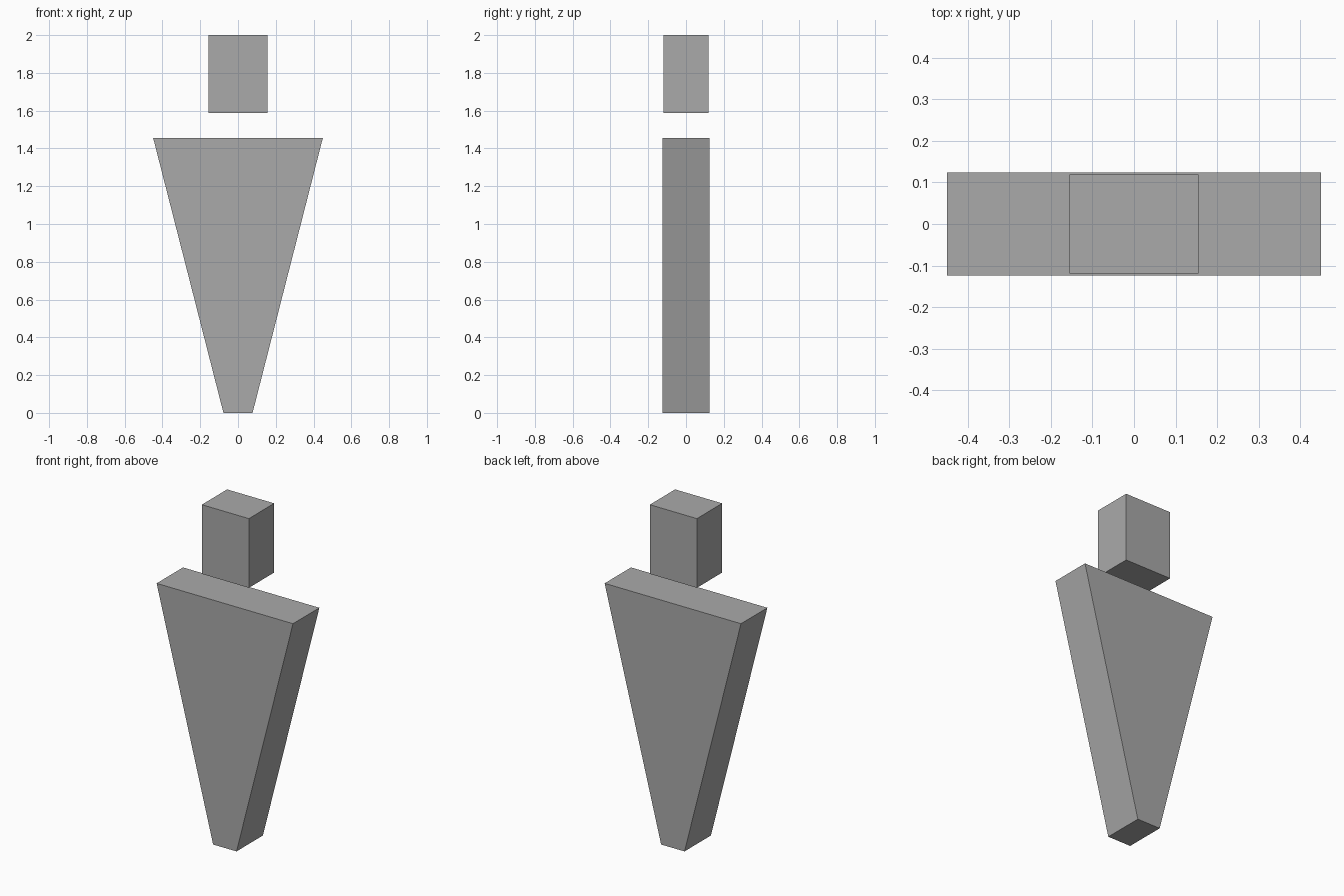
import bpy
import bmesh

cube = bpy.data.objects.get("Cube")
if cube:
    bpy.data.objects.remove(cube, do_unlink=True)

# Single flat grey
grey = bpy.data.materials.new("plain grey")
grey.use_nodes = True
colour = (0.4, 0.4, 0.4, 1)
grey.diffuse_color = colour
grey.node_tree.nodes["Principled BSDF"].inputs["Base Color"].default_value = colour


def tapered_block(name, bottom_half, top_half, half_depth, z0, z1):
    """Box whose width changes from bottom to top."""
    bm = bmesh.new()
    bmesh.ops.create_cube(bm, size=2)
    for v in bm.verts:
        upper = v.co.z > 0
        v.co.x *= top_half if upper else bottom_half
        v.co.y *= half_depth
        v.co.z = z1 if upper else z0
    mesh = bpy.data.meshes.new(name)
    bm.to_mesh(mesh)
    bm.free()
    mesh.materials.append(grey)
    obj = bpy.data.objects.new(name, mesh)
    bpy.context.collection.objects.link(obj)
    return obj


# Wedge body, wide at the shoulders, and a block head floating above it
tapered_block("body", 0.077, 0.449, 0.124, 0, 1.455)
tapered_block("head", 0.155, 0.155, 0.119, 1.588, 2)
